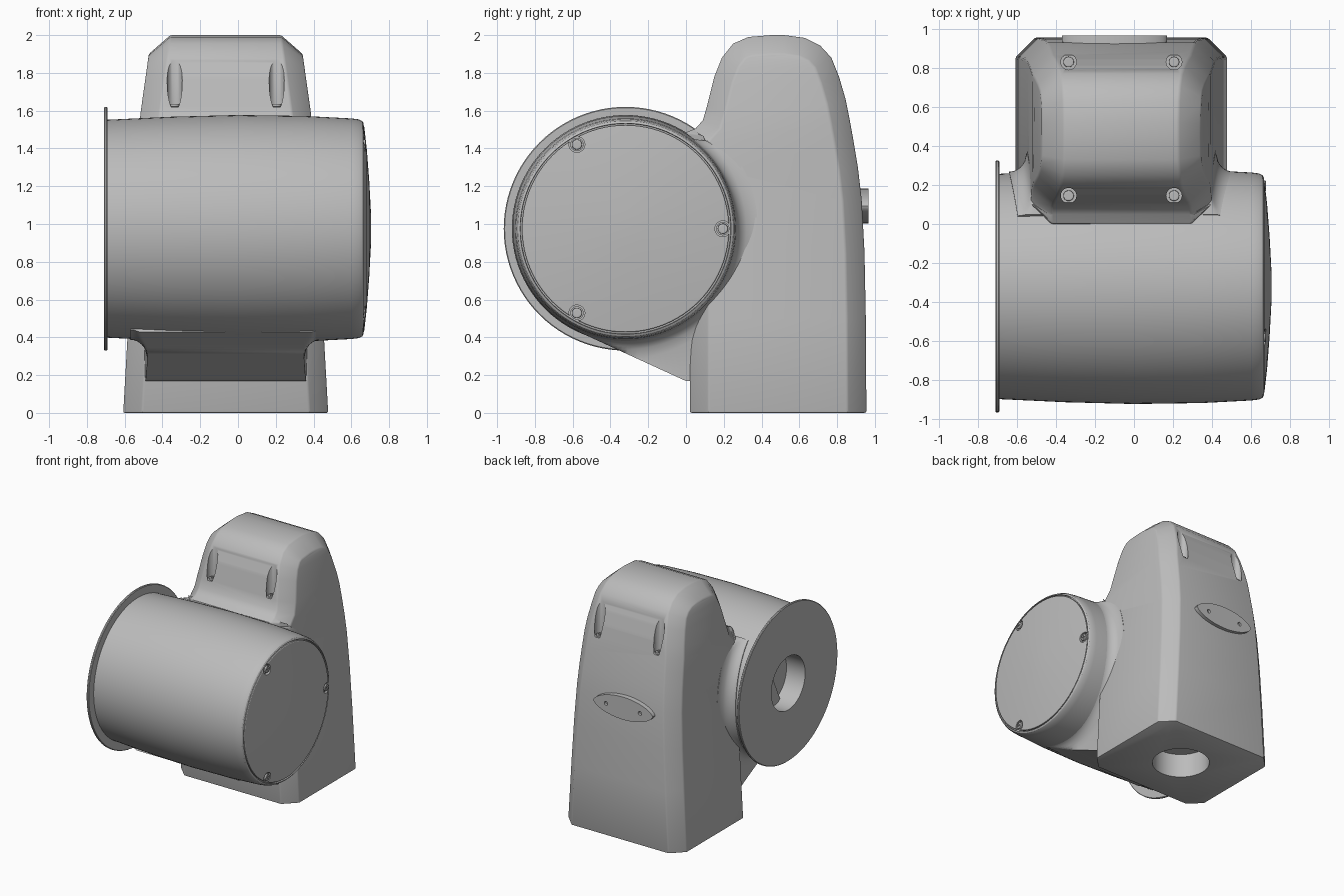
import bpy, bmesh, math
from mathutils import Matrix, Vector

if "Cube" in bpy.data.objects:
    bpy.data.objects.remove(bpy.data.objects["Cube"], do_unlink=True)

grey = bpy.data.materials.new("plain_grey")
grey.use_nodes = True
grey.diffuse_color = (0.5, 0.5, 0.5, 1)
grey.node_tree.nodes["Principled BSDF"].inputs["Base Color"].default_value = (0.5, 0.5, 0.5, 1)

MID = -0.065                  # centre of the housing across x
AY, AZ, R = -0.32, 0.975, 0.6  # drum axis and radius


def finish(name, bm):
    bmesh.ops.remove_doubles(bm, verts=bm.verts, dist=1e-5)
    bmesh.ops.recalc_face_normals(bm, faces=bm.faces)
    mesh = bpy.data.meshes.new(name)
    bm.to_mesh(mesh)
    bm.free()
    mesh.materials.append(grey)
    ob = bpy.data.objects.new(name, mesh)
    bpy.context.collection.objects.link(ob)
    return ob


def activate(ob):
    bpy.ops.object.select_all(action='DESELECT')
    ob.select_set(True)
    bpy.context.view_layer.objects.active = ob


def smooth(ob, angle=32):
    activate(ob)
    bpy.ops.object.shade_smooth_by_angle(angle=math.radians(angle))
    return ob


def loft(name, rows, caps=False):
    """Closed loop of rows joined by quads; caps close both ends of the rows."""
    bm = bmesh.new()
    v = [[bm.verts.new(p) for p in row] for row in rows]
    n, m = len(v), len(v[0])
    for i in range(n):
        a, b = v[i], v[(i + 1) % n]
        for j in range(m - 1):
            bm.faces.new((a[j], a[j + 1], b[j + 1], b[j]))
    if caps:
        for j in (0, m - 1):
            for i in range(n // 2):
                k = n - 1 - i
                loop = [v[i][j], v[i + 1][j], v[k - 1][j], v[k][j]]
                loop = list(dict.fromkeys(loop))
                if len(loop) > 2:
                    bm.faces.new(loop)
    return finish(name, bm)


def revolve(name, profile, steps=96):
    """Turn (x, radius) points about the drum axis."""
    rows = []
    for i in range(steps):
        a = math.tau * i / steps
        rows.append([(x, AY + r * math.cos(a), AZ + r * math.sin(a)) for x, r in profile])
    return loft(name, rows)


def cylinder(name, loc, r, depth, axis='Z', steps=32):
    rot = {'Z': Matrix(), 'X': Matrix.Rotation(math.pi / 2, 4, 'Y'),
           'Y': Matrix.Rotation(math.pi / 2, 4, 'X')}[axis]
    bm = bmesh.new()
    bmesh.ops.create_cone(bm, cap_ends=True, segments=steps, radius1=r, radius2=r,
                          depth=depth, matrix=Matrix.Translation(loc) @ rot)
    return finish(name, bm)


def box(name, loc, size):
    bm = bmesh.new()
    bmesh.ops.create_cube(bm, size=1, matrix=Matrix.Translation(loc) @ Matrix.Diagonal((*size, 1)))
    return finish(name, bm)


def apply_modifier(ob, kind, **settings):
    mod = ob.modifiers.new(kind.lower(), kind)
    for key, value in settings.items():
        setattr(mod, key, value)
    activate(ob)
    bpy.ops.object.modifier_apply(modifier=mod.name)


def cut(ob, cutter):
    apply_modifier(ob, 'BOOLEAN', object=cutter, operation='DIFFERENCE', solver='EXACT')
    bpy.data.objects.remove(cutter, do_unlink=True)


# Housing: side profile (y, z) with chamfered, tapering sides
side = [(.02, 0), (.02, .5), (.02, .9), (.02, 1.3), (0, 1.485), (.05, 1.505), (.09, 1.55),
        (.11, 1.62), (.15, 1.78), (.19, 1.88), (.25, 1.955), (.33, 1.99), (.45, 2),
        (.52, 2), (.63, 1.985), (.71, 1.945), (.77, 1.88), (.81, 1.78), (.845, 1.66),
        (.865, 1.56), (.885, 1.45), (.91, 1.3), (.93, 1.13), (.945, .85), (.952, .5), (.955, 0)]


def half_width(z):
    return 0.5425 - 0.0561 * z - 0.085 * max(0, z - 1.56)


rows = []
for i, p in enumerate(side):
    p = Vector(p)
    before = Vector(side[max(i - 1, 0)])
    after = Vector(side[min(i + 1, len(side) - 1)])
    d = (after - before).normalized()
    q = p + Vector((d.y, -d.x)) * 0.1
    if p.y == 0:
        q.y = 0
    wide, narrow = half_width(q.y), half_width(p.y) - 0.1
    rows.append([(MID - wide, *q), (MID - narrow, *p), (MID + narrow, *p), (MID + wide, *q)])
housing = loft("housing", rows, caps=True)
apply_modifier(housing, 'BEVEL', width=0.02, segments=2, limit_method='ANGLE',
               angle_limit=math.radians(35))
cut(housing, cylinder("bore_cutter", (MID, .485, 0), .22, .4, steps=48))
screw_spots = [(x, y, z) for x in (MID - .27, MID + .27) for y, z in ((.145, 1.62), (.83, 1.56))]
for x, y, z in screw_spots:
    cut(housing, cylinder("pocket_cutter", (x, y, z + .3), .04, .6))
smooth(housing)

# Drum with mounting flange and bore
drum = revolve("drum", [(-.54, 0), (-.54, .22), (-.71, .22), (-.71, .64), (-.705, .645),
                        (-.695, .645), (-.69, .64), (-.69, .577), (-.35, .593), (0, .602),
                        (.35, .597), (.6, .584), (.64, .579), (.658, .57), (.665, .558),
                        (.65, .556), (.65, 0)])
smooth(drum)

# Domed end cap with three screw notches
cap = revolve("end_cap", [(.63, 0), (.63, .548), (.664, .548), (.668, .543), (.682, .42),
                          (.695, .25), (.703, .1), (.705, 0)])
cap_spots = [(AY + .515 * math.cos(a), AZ + .515 * math.sin(a))
             for a in (0, math.tau / 3, -math.tau / 3)]
for y, z in cap_spots:
    cut(cap, cylinder("notch_cutter", (.7, y, z), .042, .2, 'X'))
smooth(cap)
for y, z in cap_spots:
    smooth(cylinder("screw_post", (.645, y, z), .035, .03, 'X'))

# Neck: web from drum to housing, flared into the drum by a concave fillet
tangent, corner = math.radians(-114.6), math.radians(-67.4)
end, steps, flare = math.radians(52), 72, 8
rows = []
for i in range(steps + 1):
    a = tangent + (end - tangent) * i / steps
    if a < corner:
        reach = R / math.cos(a - tangent)
    else:
        fade = min(1, (end - a) / 0.25)
        reach = min(.883, max(.42 / math.cos(a), R + .1 * fade))
    if a > 0:
        reach = R + .1 * fade
    w = .415 + .07 * max(0, math.cos(a)) ** 2
    half = [(w, reach)]
    for k in range(flare + 1):
        t = k / flare
        f = 1 - math.sqrt(1 - (1 - t) ** 2)
        half.append((w + .09 * t, min(reach, R - .012 + .1 * f)))
    ring = [(-x, r) for x, r in reversed(half)] + half
    rows.append([(MID + x, AY + r * math.cos(a), AZ + r * math.sin(a)) for x, r in ring])
rows.append([(p[0], AY, AZ) for p in rows[0]])
smooth(loft("neck", rows, caps=True), 40)

# Lens-shaped plate on the back, with two pin holes
bm = bmesh.new()
outline = []
for i in range(48):
    a = math.tau * i / 48
    s = math.sin(a)
    outline.append(bm.verts.new((-.1 + .27 * math.cos(a), .9,
                                 1.095 + .093 * math.copysign(abs(s) ** 1.25, s))))
face = bm.faces.new(outline)
ext = bmesh.ops.extrude_face_region(bm, geom=[face])
bmesh.ops.translate(bm, vec=(0, .065, 0),
                    verts=[g for g in ext["geom"] if isinstance(g, bmesh.types.BMVert)])
plate = finish("back_plate", bm)
for x in (-.255, .055):
    cut(plate, cylinder("pin_hole_cutter", (x, .965, 1.095), .016, .04, 'Y', 16))
smooth(plate)

# Cross-head screws sharing one mesh
screw = cylinder("screw", (0, 0, .008), .027, .016, steps=24)
apply_modifier(screw, 'BEVEL', width=.004, segments=2, limit_method='ANGLE')
cut(screw, box("slot_cutter", (0, 0, .016), (.032, .008, .014)))
cut(screw, box("slot_cutter", (0, 0, .016), (.008, .032, .014)))
smooth(screw)
places = [Matrix.Translation(p) for p in screw_spots]
places += [Matrix.Translation((.66, y, z)) @ Matrix.Rotation(math.pi / 2, 4, 'Y')
           for y, z in cap_spots]
screw.matrix_world = places[0]
for m in places[1:]:
    twin = screw.copy()
    bpy.context.collection.objects.link(twin)
    twin.matrix_world = m
